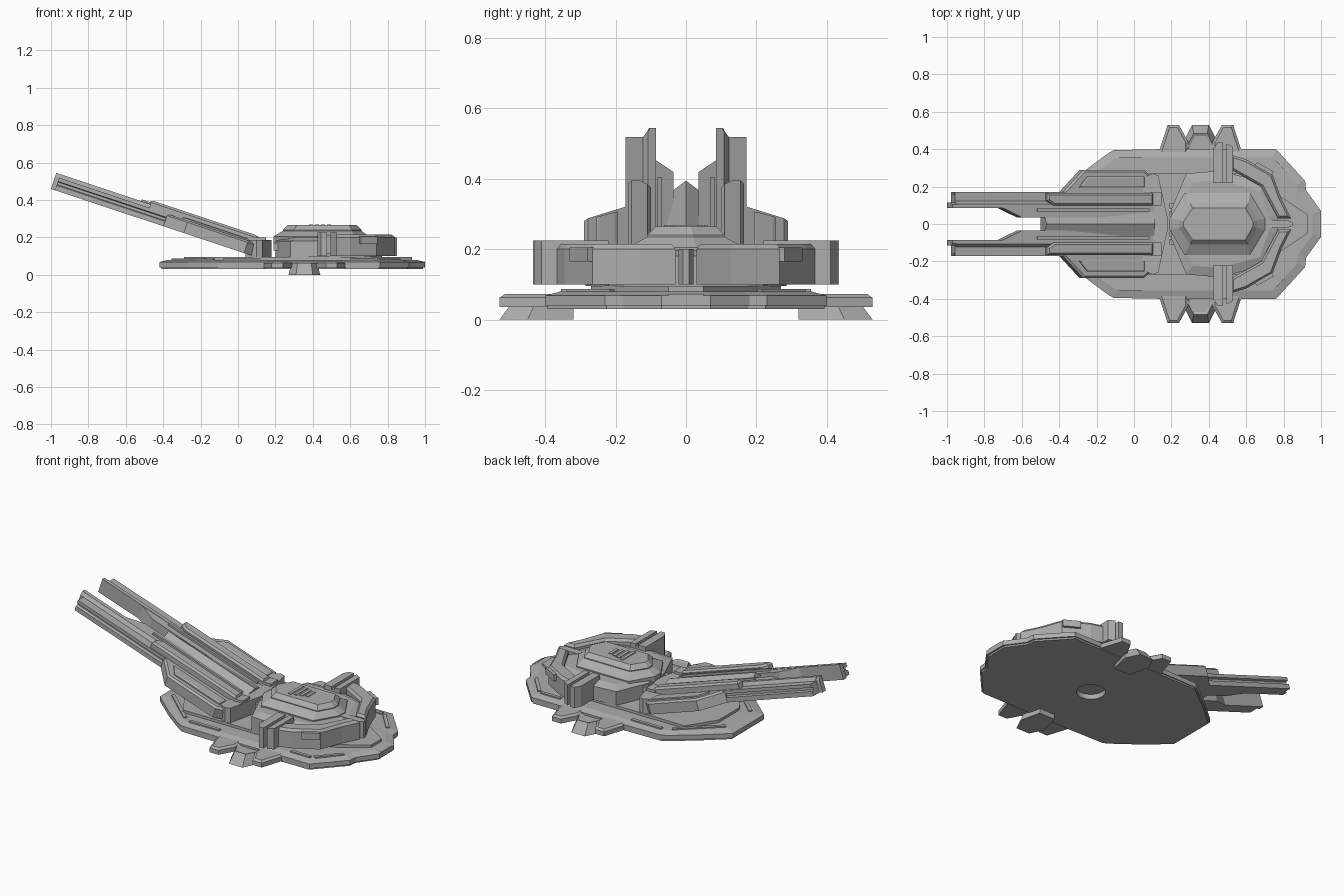
import bpy, bmesh, math
from mathutils import Matrix, Vector

cube = bpy.data.objects.get("Cube")
if cube:
    bpy.data.objects.remove(cube, do_unlink=True)

GREY = (0.42, 0.42, 0.42, 1)
mat = bpy.data.materials.new("plain grey metal")
mat.use_nodes = True
mat.diffuse_color = GREY
mat.node_tree.nodes["Principled BSDF"].inputs["Base Color"].default_value = GREY

# The gun's own frame: barrel runs along -x from the breech, tilted upward
GUN = Matrix.Translation((0.08, 0, 0.10)) @ Matrix.Rotation(math.radians(18.4), 4, 'Y')


def loft(name, ring_a, ring_b, slope=0, rise=0, frame=None, both=False):
    """Solid between two matching rings; the second cap may be inset and raised."""
    sides = (("left_", 1), ("right_", -1)) if both else (("", 1),)
    made = []
    for prefix, s in sides:
        bm = bmesh.new()
        a, b = [[bm.verts.new((x, y * s, z)) for x, y, z in r] for r in (ring_a, ring_b)]
        bm.faces.new(a)
        cap = bm.faces.new(b)
        n = len(a)
        for i in range(n):
            j = (i + 1) % n
            bm.faces.new((a[i], a[j], b[j], b[i]))
        bmesh.ops.recalc_face_normals(bm, faces=bm.faces)
        if slope:
            bmesh.ops.inset_region(bm, faces=[cap], thickness=slope, depth=rise,
                                   use_even_offset=True)
        if frame:
            bm.transform(frame)
        mesh = bpy.data.meshes.new(prefix + name)
        bm.to_mesh(mesh)
        bm.free()
        mesh.materials.append(mat)
        ob = bpy.data.objects.new(prefix + name, mesh)
        bpy.context.collection.objects.link(ob)
        made.append(ob)
    return made[0]


def prism(name, plan, z0, z1, **kw):
    return loft(name, [(x, y, z0) for x, y in plan], [(x, y, z1) for x, y in plan], **kw)


def bar(name, section, x0, x1, **kw):
    return loft(name, [(x0, y, z) for y, z in section], [(x1, y, z) for y, z in section], **kw)


def rect(x0, x1, y0, y1):
    return [(x0, y0), (x1, y0), (x1, y1), (x0, y1)]


def sym(half):
    return half + [(x, -y) for x, y in reversed(half) if y > 0]


def strip(name, p, q, width, z0, z1, **kw):
    p, q = Vector(p), Vector(q)
    d = (q - p).normalized() * width / 2
    n = Vector((-d.y, d.x))
    return prism(name, [tuple(v) for v in (p + n, q + n, q - n, p - n)], z0, z1, **kw)


# Base plate with a sloping rim and a round socket underneath
outline = sym([(-.42, .15), (-.27, .28), (-.15, .37), (-.11, .395), (.14, .40), (.57, .40),
               (.76, .40), (.915, .23), (.92, .18), (1.0, .07)])
base = prism("base_plate", outline, .04, .068, slope=.045, rise=.012)
skirt = prism("base_skirt", [(.29 + (x - .29) * .985, y * .985) for x, y in outline], .03, .041)
bpy.ops.mesh.primitive_cylinder_add(vertices=32, radius=.08, depth=.1, location=(.31, 0, .01))
cutter = bpy.context.object
cutter.hide_render = True
for ob in (base, skirt):
    mod = ob.modifiers.new("socket", 'BOOLEAN')
    mod.operation = 'DIFFERENCE'
    mod.object = cutter
    bpy.context.view_layer.objects.active = ob
    bpy.ops.object.modifier_apply(modifier=mod.name)
bpy.data.objects.remove(cutter, do_unlink=True)

# Raised frame strips along the rim, and the rear plate
for i, (p, q) in enumerate([((-.35, .12), (-.13, .32)), ((-.08, .345), (.12, .345)),
                            ((.60, .345), (.73, .345)), ((.75, .335), (.86, .21))]):
    strip(f"rim_strip_{i + 1}", p, q, .02, .078, .087, both=True)
prism("rear_plate", rect(.99, 1.0, -.05, .05), .048, .072)

# Pointed side wings, mirrored fore and aft of the feet
wing = [(.42, .36), (.42, .44), (.47, .53), (.53, .53), (.585, .36)]
for name, f in (("rear_wing", lambda x: x), ("front_wing", lambda x: .71 - x)):
    prism(name, [(f(x), y) for x, y in wing], .035, .062, slope=.014, rise=.01, both=True)

# Splayed feet
foot = [(.31, .53), (.40, .53), (.44, .45), (.41, .32), (.30, .32), (.27, .45)]
loft("foot", [(x, y, 0) for x, y in foot],
     [(.355 + (x - .355) * .8, .32 + (y - .32) * .78, .062) for x, y in foot],
     slope=.012, rise=-.006, both=True)

# Turntable and turret body
prism("turntable", sym([(-.29, .10), (-.18, .27), (.60, .27), (.93, .05)]), .078, .096)
prism("turret_body", sym([(.20, .08), (.28, .27), (.46, .285), (.71, .22), (.77, .05)]),
      .096, .18, slope=.05, rise=.018)

# Roof: collar, sloping crown, top panel and vents
lower = sym([(.19, .03), (.27, .165), (.62, .165), (.70, .03)])
upper = sym([(.24, .02), (.30, .11), (.61, .11), (.66, .02)])
prism("roof_collar", lower, .17, .205)
loft("roof_slope", [(x, y, .205) for x, y in lower], [(x, y, .235) for x, y in upper])
prism("roof_crown", upper, .235, .24, slope=.025, rise=.025)
for i in range(4):
    x, w = .38 + i * .032, .062 - i * .009
    prism(f"roof_vent_{i + 1}", rect(x, x + .02, -w, w), .262, .269)
prism("rear_spine", sym([(.62, .022), (.82, .022), (.85, .008)]), .10, .20)

# Side shields: paired slabs with a slot between
prism("front_shield", [(.425, .22), (.425, .40), (.445, .435), (.475, .435), (.475, .22)],
      .10, .225, both=True)
prism("shield_core", rect(.47, .50, .22, .40), .11, .21, both=True)
prism("rear_shield", [(.495, .22), (.495, .43), (.53, .41), (.53, .22)], .10, .225, both=True)

# Rear armour wrapping round in a V
prism("rear_armour", [(.52, .37), (.60, .345), (.74, .265), (.79, .13), (.84, .03),
                      (.77, .03), (.68, .20), (.52, .29)], .10, .20, slope=.012, rise=.015, both=True)
strip("armour_block", (.64, .30), (.73, .25), .07, .165, .205, both=True)

# Front louvres on the turret and the yoke that carries the gun
for i in range(2):
    prism(f"front_louvre_{i + 1}", rect(.19, .24, .04 + i * .04, .07 + i * .04), .13, .17, both=True)
prism("gun_yoke", sym([(.04, .24), (.10, .27), (.13, .26), (.18, .03)]), .096, .185)
prism("yoke_block", rect(.09, .15, .10, .17), .17, .20, both=True)

# Twin rails with a stepped top and a groove along the outside
rail = [(.085, 0), (.172, 0), (.172, .028), (.155, .032), (.155, .046), (.172, .05),
        (.172, .07), (.122, .07), (.108, .09), (.085, .09)]
bar("gun_rail", rail, 0, -1.115, frame=GUN, both=True)
bar("rail_tip", [(.085, 0), (.115, 0), (.115, .07), (.105, .09), (.085, .09)], -1.115, -1.138,
    frame=GUN, both=True)
prism("inner_rail", [(0, .035), (-.745, .035), (-.854, .086), (0, .086)], 0, .088,
      frame=GUN, both=True)
prism("rail_cover", [(-.01, .10), (-.57, .10), (-.607, .125), (-.607, .165), (-.01, .165)],
      .06, .1, slope=.01, rise=.012, frame=GUN, both=True)
strip("rail_ridge", (-.03, .075), (-.66, .075), .014, .085, .1, frame=GUN, both=True)

# Side armour on the gun, with a raised panel
prism("gun_flange", [(0, .16), (0, .25), (-.05, .29), (-.39, .29), (-.505, .172), (-.505, .16)],
      0, .06, slope=.012, rise=.01, frame=GUN, both=True)
prism("flange_panel", [(-.05, .195), (-.05, .255), (-.37, .255), (-.42, .195)], .065, .078,
      slope=.008, rise=.004, frame=GUN, both=True)

# Ridged wedge between the rails
loft("centre_wedge",
     [(0, -.09, 0), (0, -.09, .08), (0, 0, .107), (0, .09, .08), (0, .09, 0)],
     [(-.612, -.034, 0), (-.612, -.034, .08), (-.612, 0, .107), (-.612, .034, .08), (-.612, .034, 0)],
     frame=GUN)
